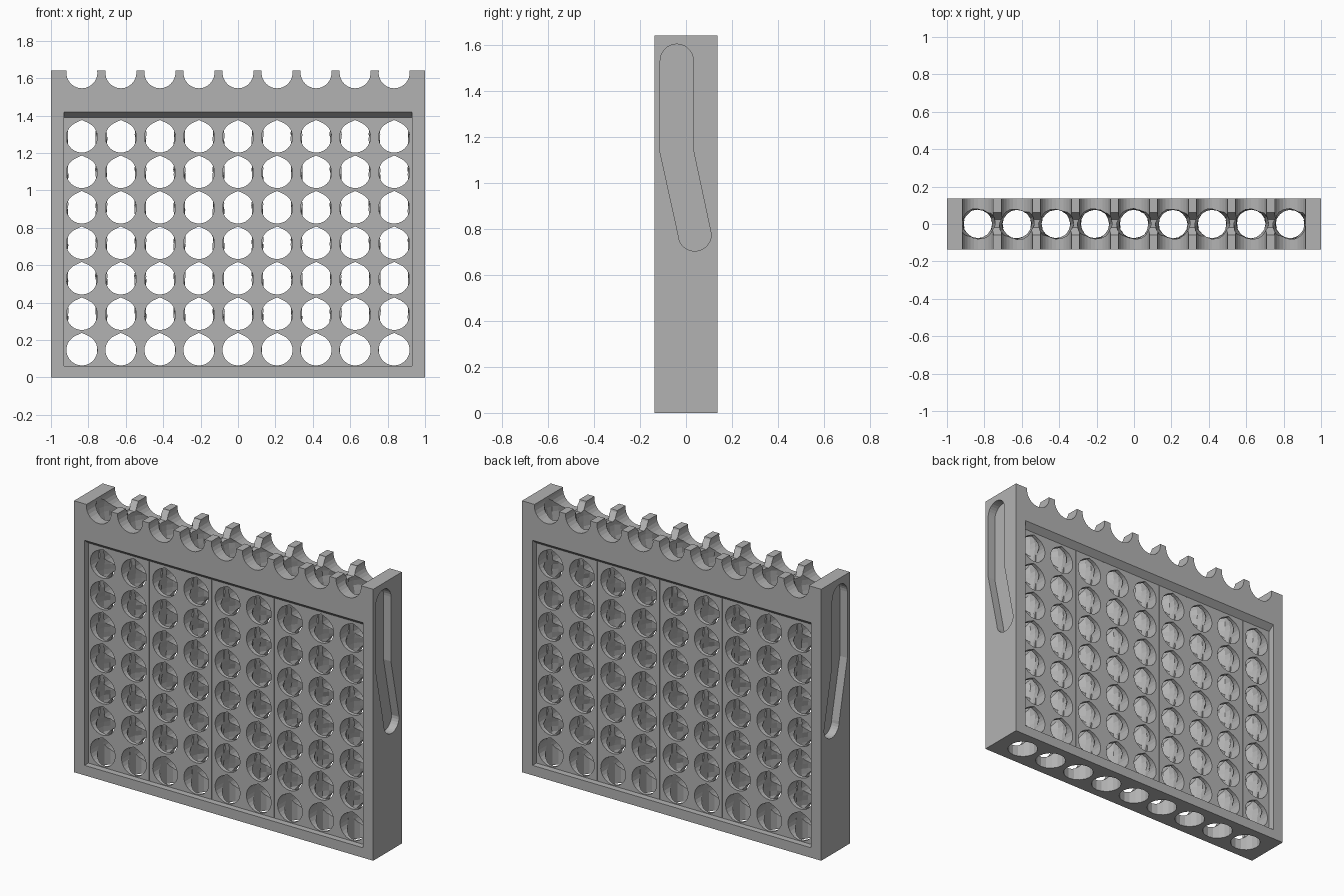
import bpy, bmesh, math, random
from mathutils import Vector

random.seed(4)
cube = bpy.data.objects.get("Cube")
if cube:
    bpy.data.objects.remove(cube, do_unlink=True)

HEIGHT, HALF_Y, PANEL_Y = 1.64, 0.137, 0.1
COLUMNS = [(i - 4) * 0.2087 for i in range(9)]
ROWS = [0.147 + 0.1897 * i for i in range(7)]


def loft(bm, rings):
    """Closed solid through a list of equal-sized rings."""
    loops = [[bm.verts.new(p) for p in ring] for ring in rings]
    n = len(loops[0])
    for a, b in zip(loops, loops[1:]):
        for i in range(n):
            j = (i + 1) % n
            bm.faces.new((a[i], a[j], b[j], b[i]))
    bm.faces.new(loops[0][::-1])
    bm.faces.new(loops[-1])


def prism(bm, outline, axis, start, end):
    """Extrude a 2D outline along x (outline y,z) or y (outline x,z)."""
    def place(p, d):
        return Vector((d, p[0], p[1])) if axis == "x" else Vector((p[0], d, p[1]))
    loft(bm, [[place(p, d) for p in outline] for d in (start, end)])


def box_outline(u0, u1, v0, v1):
    return [(u0, v0), (u1, v0), (u1, v1), (u0, v1)]


def arc(cu, cv, r, a0, a1, steps):
    angles = [math.radians(a0 + (a1 - a0) * i / steps) for i in range(steps + 1)]
    return [(cu + r * math.cos(a), cv + r * math.sin(a)) for a in angles]


def make_object(name, build):
    bm = bmesh.new()
    build(bm)
    bmesh.ops.recalc_face_normals(bm, faces=bm.faces)
    mesh = bpy.data.meshes.new(name)
    bm.to_mesh(mesh)
    bm.free()
    obj = bpy.data.objects.new(name, mesh)
    bpy.context.scene.collection.objects.link(obj)
    return obj


def carve(target, name, build):
    """Subtract a built cutter and bake the result."""
    cutter = make_object(name, build)
    cutter.hide_render = True
    mod = target.modifiers.new(name, "BOOLEAN")
    mod.operation, mod.solver, mod.object = "DIFFERENCE", "MANIFOLD", cutter
    bpy.context.view_layer.update()
    graph = bpy.context.evaluated_depsgraph_get()
    baked = bpy.data.meshes.new_from_object(target.evaluated_get(graph))
    target.modifiers.clear()
    target.data = baked
    bpy.data.objects.remove(cutter, do_unlink=True)


def hole_outline(x, z, r=0.083):
    # round hole with a slightly pointed crown
    return [(x, z + r * 1.1)] + arc(x, z, r, 115, 425, 22)


# Recessed panels with a sloped upper edge, front and back
def recesses(bm):
    for s in (-1, 1):
        outline = [(s * PANEL_Y, 0.06), (s * 0.2, 0.06), (s * 0.2, 1.474),
                   (s * HALF_Y, 1.42), (s * PANEL_Y, 1.39)]
        prism(bm, outline, "x", -0.93, 0.93)


# Fine seams between columns
def seams(bm):
    for s in (-1, 1):
        for a in COLUMNS[:-1]:
            x = a + 0.1043
            prism(bm, box_outline(x - 0.002, x + 0.002, 0.062, 1.389), "y",
                  s * (PANEL_Y - 0.002), s * 0.12)


# Upright bores: plain at the foot, twisted and faceted above
def bores(bm):
    sides, step = 16, 0.19 / 6
    levels = [0.2 + step * i for i in range(48)]
    for x in COLUMNS:
        rings = []
        for z in [-0.05, 0.17] + levels:
            ring = []
            for i in range(sides):
                a = math.tau * i / sides
                r = 0.086
                if z >= 0.2:
                    wave = math.cos(2 * (a - math.pi * (z - 0.147) / 0.1897))
                    r = 0.086 - 0.009 * wave + random.uniform(-0.003, 0.003)
                ring.append((x + r * math.cos(a), r * math.sin(a), z))
            rings.append(ring)
        loft(bm, rings)


# Windows in each face, leaving thin ribs at mid depth
def windows(side):
    def build(bm):
        for x in COLUMNS:
            for z in ROWS:
                prism(bm, hole_outline(x, z), "y", side * 0.022, side * 0.2)
    return build


# Scalloped crest
def scallops(bm):
    for x in COLUMNS:
        prism(bm, hole_outline(x, 1.629), "y", -0.2, 0.2)


# Saddles hollowed across the crest between scallops
def saddles(bm):
    outline = [(-0.075, 1.7), (-0.055, 1.63), (-0.02, 1.585),
               (0.025, 1.59), (0.06, 1.635), (0.075, 1.7)]
    prism(bm, outline, "x", -0.9, 0.9)


# Bent guide slots in both ends
def slots(bm):
    outline = (arc(-0.04, 1.53, 0.072, 0, 180, 14) + [(-0.112, 1.13)]
               + arc(0.038, 0.775, 0.072, 180, 360, 14) + [(0.032, 1.14)])
    for s in (-1, 1):
        prism(bm, outline, "x", s * 0.95, s * 1.1)


body = make_object("perforated_rack", lambda bm: prism(
    bm, box_outline(-1, 1, 0, HEIGHT), "y", -HALF_Y, HALF_Y))
for label, builder in (("recess_cutter", recesses), ("seam_cutter", seams),
                       ("bore_cutter", bores),
                       ("front_window_cutter", windows(-1)),
                       ("back_window_cutter", windows(1)),
                       ("scallop_cutter", scallops),
                       ("saddle_cutter", saddles), ("slot_cutter", slots)):
    carve(body, label, builder)

# Single grey finish
grey = bpy.data.materials.new("plain_grey")
grey.use_nodes = True
colour = (0.45, 0.45, 0.45, 1)
grey.diffuse_color = colour
grey.node_tree.nodes["Principled BSDF"].inputs["Base Color"].default_value = colour
body.data.materials.clear()
body.data.materials.append(grey)
for face in body.data.polygons:
    face.material_index = 0
    face.use_smooth = False
